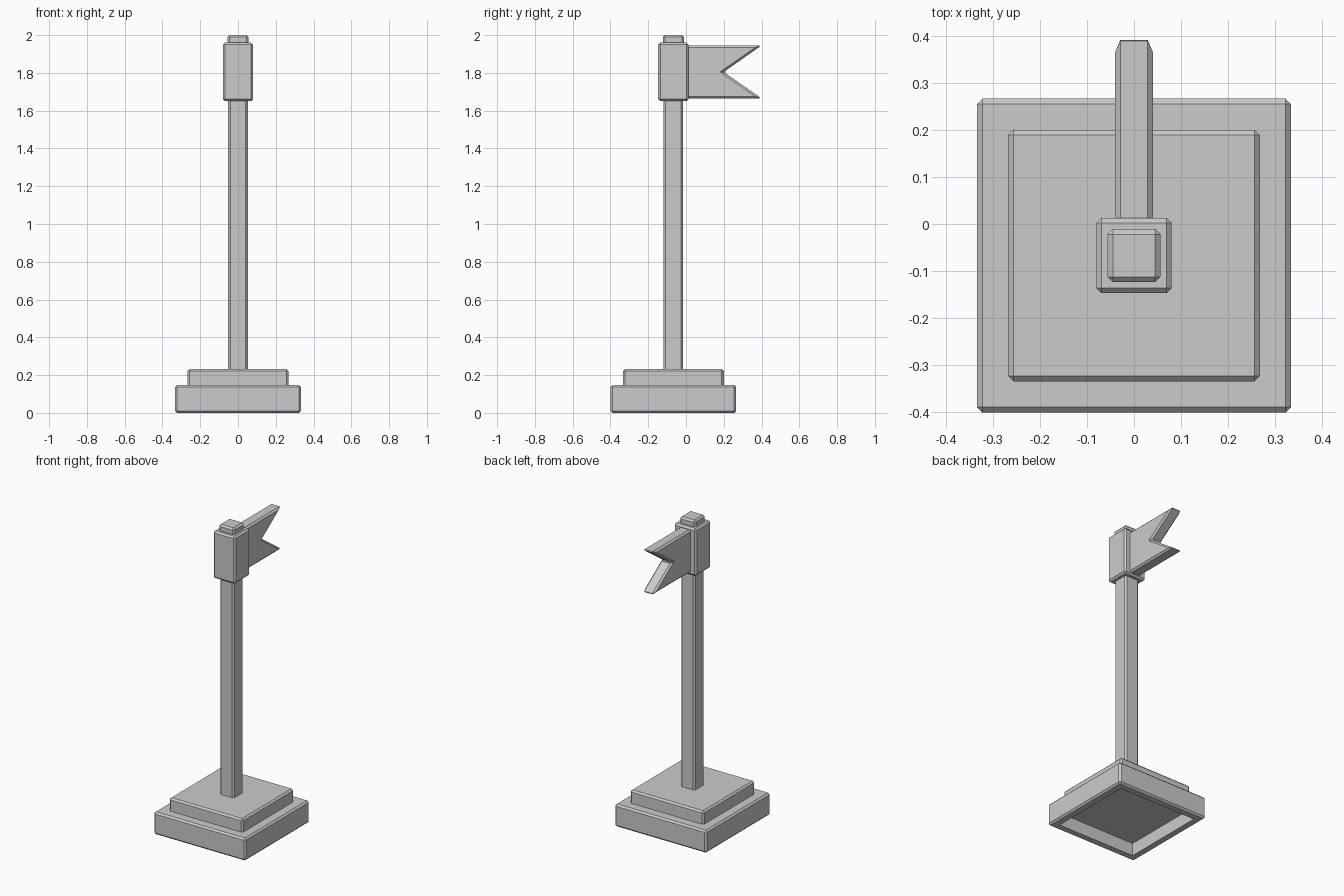
import bpy, bmesh

if "Cube" in bpy.data.objects:
    bpy.data.objects.remove(bpy.data.objects["Cube"])

CY = -0.067      # centre line of base and pole
BEVEL = 0.011


def prism(bm, profile, half_x):
    """Extrude a (y, z) profile across x, centred on x = 0."""
    face = bm.faces.new([bm.verts.new((-half_x, y, z)) for y, z in profile])
    ext = bmesh.ops.extrude_face_region(bm, geom=[face])
    verts = [g for g in ext["geom"] if isinstance(g, bmesh.types.BMVert)]
    bmesh.ops.translate(bm, verts=verts, vec=(2 * half_x, 0, 0))
    bmesh.ops.recalc_face_normals(bm, faces=bm.faces[:])


def part(name, profile, half_x, recess=None):
    """Chamfered part, optionally hollowed from below by (rim, depth)."""
    bm = bmesh.new()
    prism(bm, profile, half_x)
    bmesh.ops.bevel(bm, geom=bm.edges[:], offset=BEVEL, segments=1,
                    affect='EDGES', profile=0.5)
    bm.normal_update()
    if recess:
        rim, depth = recess
        bottom = min(bm.faces, key=lambda f: f.normal.z)
        bmesh.ops.inset_region(bm, faces=[bottom], thickness=rim - BEVEL)
        inner = bmesh.ops.extrude_face_region(bm, geom=[bottom])
        verts = [g for g in inner["geom"] if isinstance(g, bmesh.types.BMVert)]
        bmesh.ops.translate(bm, verts=verts, vec=(0, 0, depth))
        if bottom.is_valid:
            bm.faces.remove(bottom)
        bmesh.ops.recalc_face_normals(bm, faces=bm.faces[:])
    mesh = bpy.data.meshes.new(name)
    bm.to_mesh(mesh)
    bm.free()
    bpy.context.collection.objects.link(bpy.data.objects.new(name, mesh))


def block(name, half, z0, z1, recess=None):
    """Square block on the pole axis."""
    a, b = CY - half, CY + half
    part(name, [(a, z0), (b, z0), (b, z1), (a, z1)], half, recess)


# Stepped base, hollow underneath
block("base", 0.333, 0.0, 0.147, recess=(0.067, 0.083))
block("base_step", 0.267, 0.09, 0.232)

# Pole, collar and cap
block("pole", 0.052, 0.2, 1.70)
block("collar", 0.08, 1.65, 1.96)
block("cap", 0.056, 1.92, 2.0)

# Swallow-tailed flag
part("flag", [(-0.02, 1.665), (0.4, 1.665), (0.2, 1.805),
              (0.4, 1.945), (-0.02, 1.945)], 0.04)
